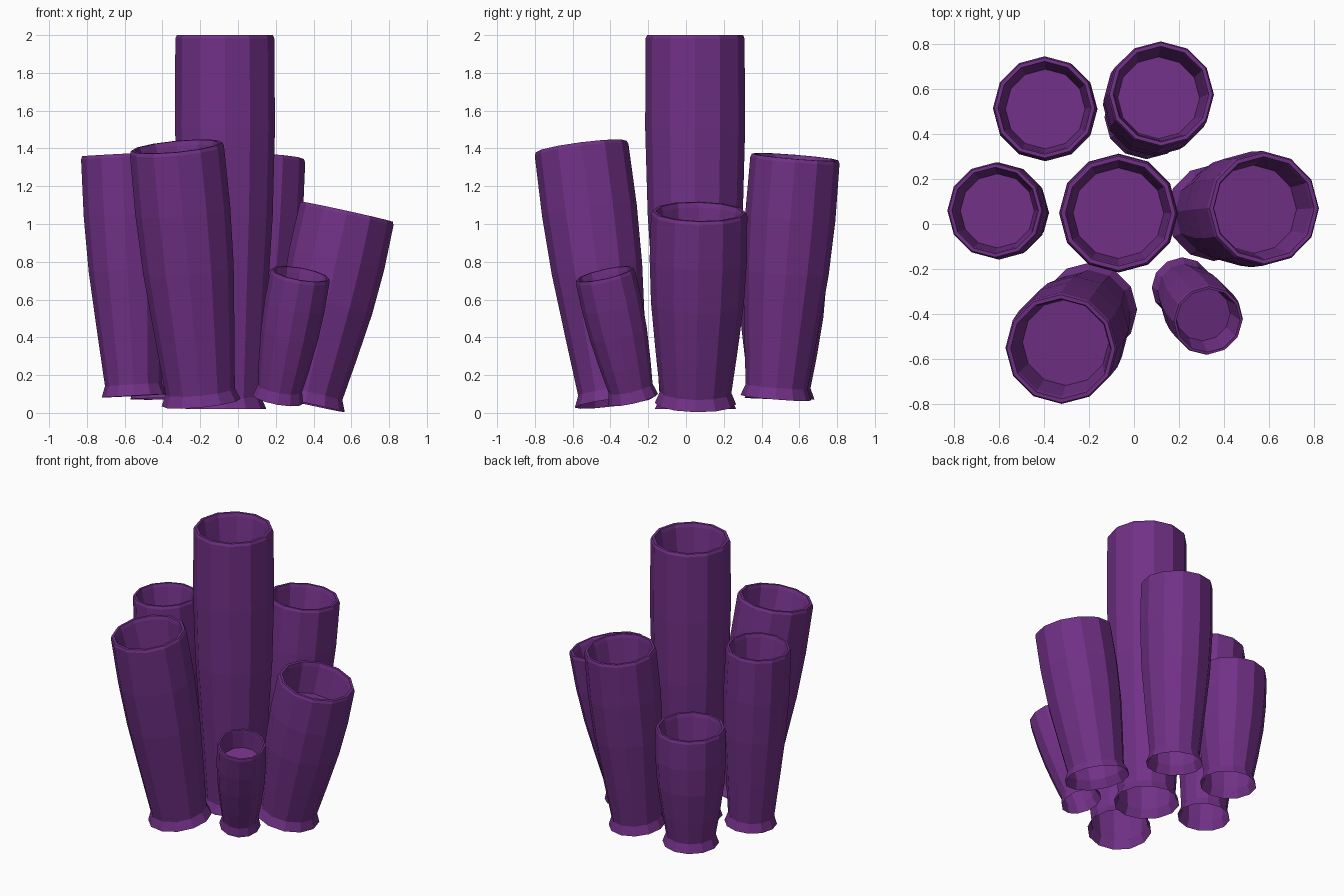
import bpy, bmesh, math
from mathutils import Vector

if "Cube" in bpy.data.objects:
    bpy.data.objects.remove(bpy.data.objects["Cube"])

SIDES = 12

purple = bpy.data.materials.new("sponge_purple")
purple.diffuse_color = (0.165, 0.03, 0.24, 1)
purple.use_nodes = True
purple.node_tree.nodes["Principled BSDF"].inputs["Base Color"].default_value = purple.diffuse_color


def tube(name, base, top, r_base, r_top):
    """Hollow tube lathed along the line base -> top, open underneath."""
    base, top = Vector(base), Vector(top)
    length = (top - base).length
    turn = Vector((0, 0, 1)).rotation_difference(top - base)
    neck = r_base * 0.88
    # Profile as (radius, height): flared foot, swelling body, rim, cup
    profile = [
        (r_base, 0),
        (neck, 0.06),
        (neck + (r_top - neck) * 0.42, length * 0.27),
        (neck + (r_top - neck) * 0.86, length * 0.52),
        (r_top * 1.01, length * 0.75),
        (r_top, length - 0.018),
        (r_top * 0.97, length),
        (r_top * 0.90, length),
        (r_top * 0.87, length - 0.025),
        (r_top * 0.77, length - r_top * 0.85),
    ]
    bm = bmesh.new()
    rings = []
    for r, h in profile:
        ring = []
        for i in range(SIDES):
            a = math.tau * i / SIDES
            p = Vector((r * math.cos(a), r * math.sin(a), h))
            ring.append(bm.verts.new(base + turn @ p))
        rings.append(ring)
    for lo, hi in zip(rings, rings[1:]):
        for i in range(SIDES):
            j = (i + 1) % SIDES
            bm.faces.new((lo[i], lo[j], hi[j], hi[i]))
    bm.faces.new(rings[-1])  # floor of the cup
    mesh = bpy.data.meshes.new(name)
    bm.to_mesh(mesh)
    bm.free()
    mesh.materials.append(purple)
    obj = bpy.data.objects.new(name, mesh)
    bpy.context.collection.objects.link(obj)


# The cluster: name, foot centre, rim centre, foot radius, rim radius
tube("tall_centre_tube", (-0.065, 0.05, 0.02), (-0.07, 0.048, 2.0), 0.215, 0.262)
tube("front_left_tube", (-0.195, -0.38, 0.055), (-0.325, -0.555, 1.41), 0.21, 0.25)
tube("left_tube", (-0.55, 0.05, 0.09), (-0.618, 0.06, 1.37), 0.172, 0.214)
tube("right_tube", (0.355, 0.05, 0.05), (0.578, 0.07, 1.065), 0.215, 0.255)
tube("back_right_tube", (0.055, 0.475, 0.08), (0.12, 0.578, 1.355), 0.187, 0.237)
tube("back_left_tube", (-0.385, 0.495, 0.075), (-0.398, 0.517, 0.91), 0.185, 0.23)
tube("small_front_tube", (0.212, -0.28, 0.072), (0.33, -0.43, 0.735), 0.135, 0.16)
